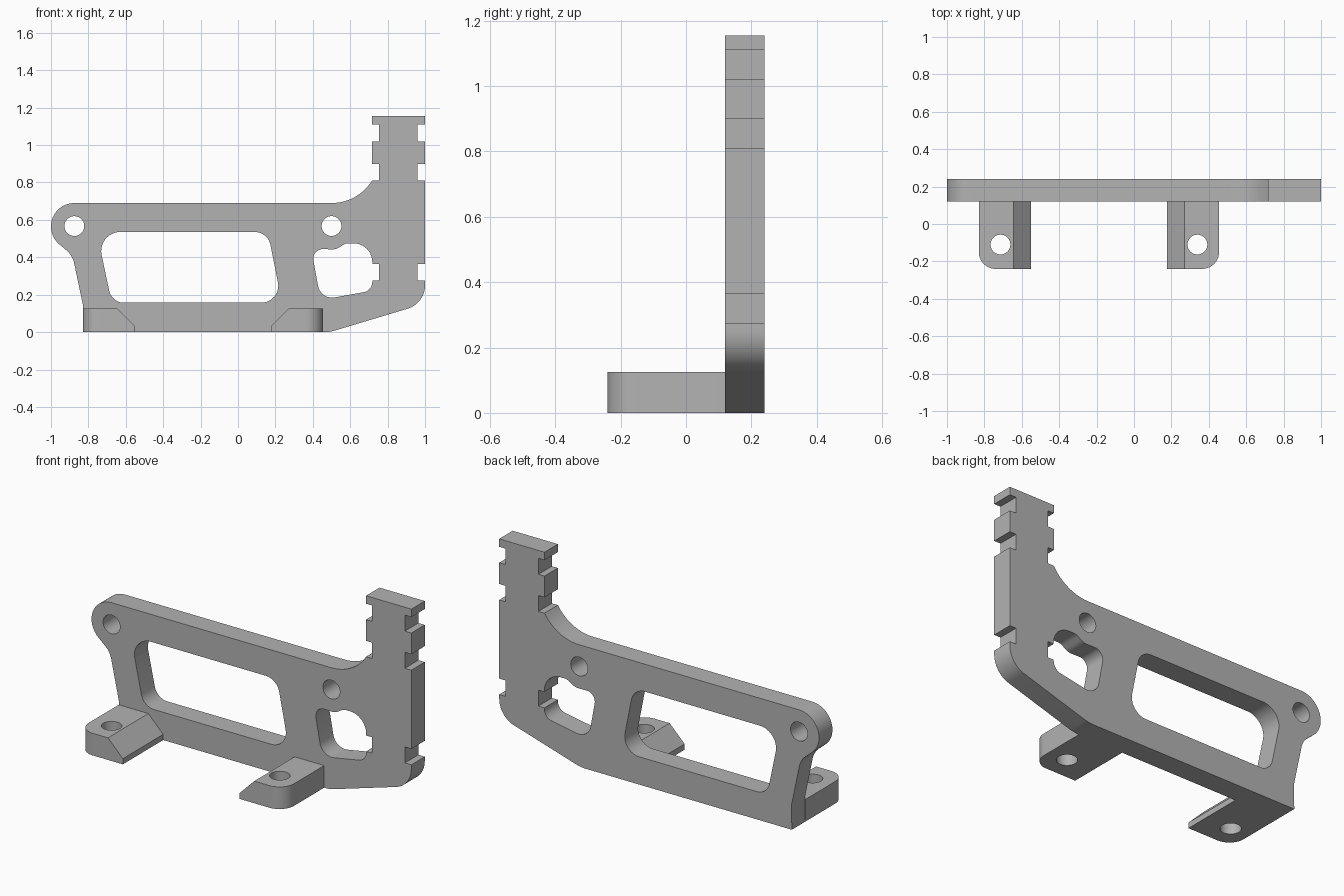
import bpy
import bmesh
from math import radians, cos, sin, tan
from mathutils import Vector, Matrix

cube = bpy.data.objects.get("Cube")
if cube:
    bpy.data.objects.remove(cube, do_unlink=True)

mat = bpy.data.materials.new("plain_grey")
mat.use_nodes = True
GREY = (0.45, 0.45, 0.45, 1)
mat.diffuse_color = GREY
mat.node_tree.nodes["Principled BSDF"].inputs["Base Color"].default_value = GREY

THICK = 0.12      # plate thickness
BACK = 0.24       # back face; the lugs reach the same distance forward
LUG_H = 0.125


def arc(cx, cy, r, a0, a1, n=14):
    """Points on an arc, angles in degrees."""
    angles = [radians(a0 + (a1 - a0) * i / n) for i in range(n + 1)]
    return [(cx + r * cos(a), cy + r * sin(a)) for a in angles]


def circle(cx, cy, r=0.053):
    return arc(cx, cy, r, 0, 360, 40)[:-1]


def rounded(corners, n=8):
    """Polygon from (x, y) or (x, y, radius) corners, with filleted corners."""
    out = []
    for i, c in enumerate(corners):
        p = Vector(c[:2])
        if len(c) == 2:
            out.append(tuple(p))
            continue
        u = (Vector(corners[i - 1][:2]) - p).normalized()
        v = (Vector(corners[(i + 1) % len(corners)][:2]) - p).normalized()
        half = u.angle(v) / 2
        centre = p + (u + v).normalized() * (c[2] / sin(half))
        start = p + u * (c[2] / tan(half)) - centre
        end = p + v * (c[2] / tan(half)) - centre
        for k in range(n + 1):
            d = start.lerp(end, k / n).normalized() * c[2]
            out.append(tuple(centre + d))
    return out


def extrude_profile(name, loops, depth, matrix):
    """Extruded solid from an outer loop and hole loops, centred on its plane."""
    cu = bpy.data.curves.new(name, "CURVE")
    cu.dimensions = "2D"
    cu.fill_mode = "BOTH"
    cu.extrude = depth / 2
    for pts in loops:
        s = cu.splines.new("POLY")
        s.points.add(len(pts) - 1)
        for sp, (x, y) in zip(s.points, pts):
            sp.co = (x, y, 0, 1)
        s.use_cyclic_u = True
    ob = bpy.data.objects.new(name, cu)
    bpy.context.collection.objects.link(ob)
    bpy.ops.object.select_all(action="DESELECT")
    ob.select_set(True)
    bpy.context.view_layer.objects.active = ob
    bpy.ops.object.convert(target="MESH")
    ob = bpy.context.object
    ob.data.transform(matrix)
    ob.data.materials.clear()
    ob.data.materials.append(mat)
    return ob


def finish(ob, cut=None):
    """Weld, optionally slice off a chamfer (point, normal), and shade."""
    bm = bmesh.new()
    bm.from_mesh(ob.data)
    bmesh.ops.remove_doubles(bm, verts=bm.verts, dist=1e-4)
    if cut:
        res = bmesh.ops.bisect_plane(
            bm, geom=bm.verts[:] + bm.edges[:] + bm.faces[:],
            plane_co=cut[0], plane_no=cut[1], clear_outer=True)
        edges = [e for e in res["geom_cut"] if isinstance(e, bmesh.types.BMEdge)]
        bmesh.ops.holes_fill(bm, edges=edges, sides=0)
    bmesh.ops.recalc_face_normals(bm, faces=bm.faces)
    bm.to_mesh(ob.data)
    bm.free()
    for p in ob.data.polygons:
        p.material_index = 0
    bpy.ops.object.shade_smooth_by_angle(angle=radians(30))


def notch(x, inner, z0, z1):
    """Rectangular step from edge x to inner and back."""
    return [(x, z0), (inner, z0), (inner, z1), (x, z1)]


# Side plate outline, counter-clockwise from the bottom left
SLOTS = [(0.81, 0.90), (1.02, 1.11)]
outline = rounded([(-0.83, 0), (0.49, 0, 0.2), (1.0, 0.153, 0.13), (1.0, 0.26)])
for z0, z1 in [(0.275, 0.365)] + SLOTS:
    outline += notch(1.0, 0.96, z0, z1)
outline += [(1.0, 1.155), (0.717, 1.155)]
for z0, z1 in reversed(SLOTS):
    outline += notch(0.717, 0.755, z1, z0)
outline += arc(0.5, 0.946, 0.256, -32, -90)
outline += arc(-0.875, 0.565, 0.125, 90, 230, 24)
outline += rounded([(-0.955, 0.469), (-0.885, 0.41, 0.12), (-0.828, 0.14)])[1:]

# Openings in the plate
window = rounded([(-0.755, 0.535, 0.1), (-0.675, 0.157, 0.08),
                  (0.235, 0.157, 0.09), (0.16, 0.535, 0.085)])
small_window = rounded(
    [(0.392, 0.445, 0.05), (0.442, 0.172, 0.075), (0.718, 0.222, 0.055)]
    + notch(0.718, 0.755, 0.275, 0.365)
    + [(0.718, 0.475, 0.1), (0.575, 0.475, 0.06), (0.525, 0.442, 0.07)])

upright = Matrix.Translation((0, BACK - THICK / 2, 0)) @ Matrix.Rotation(radians(90), 4, "X")
plate = extrude_profile(
    "side_plate",
    [outline, window, small_window, circle(-0.875, 0.567), circle(0.5, 0.567)],
    THICK, upright)
finish(plate)

# Mounting lugs: outer front corner rounded, inner top edge chamfered
for name, outer, side in (("right_lug", -0.83, 1), ("left_lug", 0.455, -1)):
    inner = outer + side * 0.278
    join = BACK - THICK
    shape = rounded([(outer, join), (outer, -BACK, 0.09), (inner, -BACK), (inner, join)])
    lug = extrude_profile(name, [shape, circle(outer + side * 0.116, -0.11)],
                          LUG_H, Matrix.Translation((0, 0, LUG_H / 2)))
    finish(lug, cut=((inner - side * 0.093, 0, LUG_H), (side, 0, 1)))
